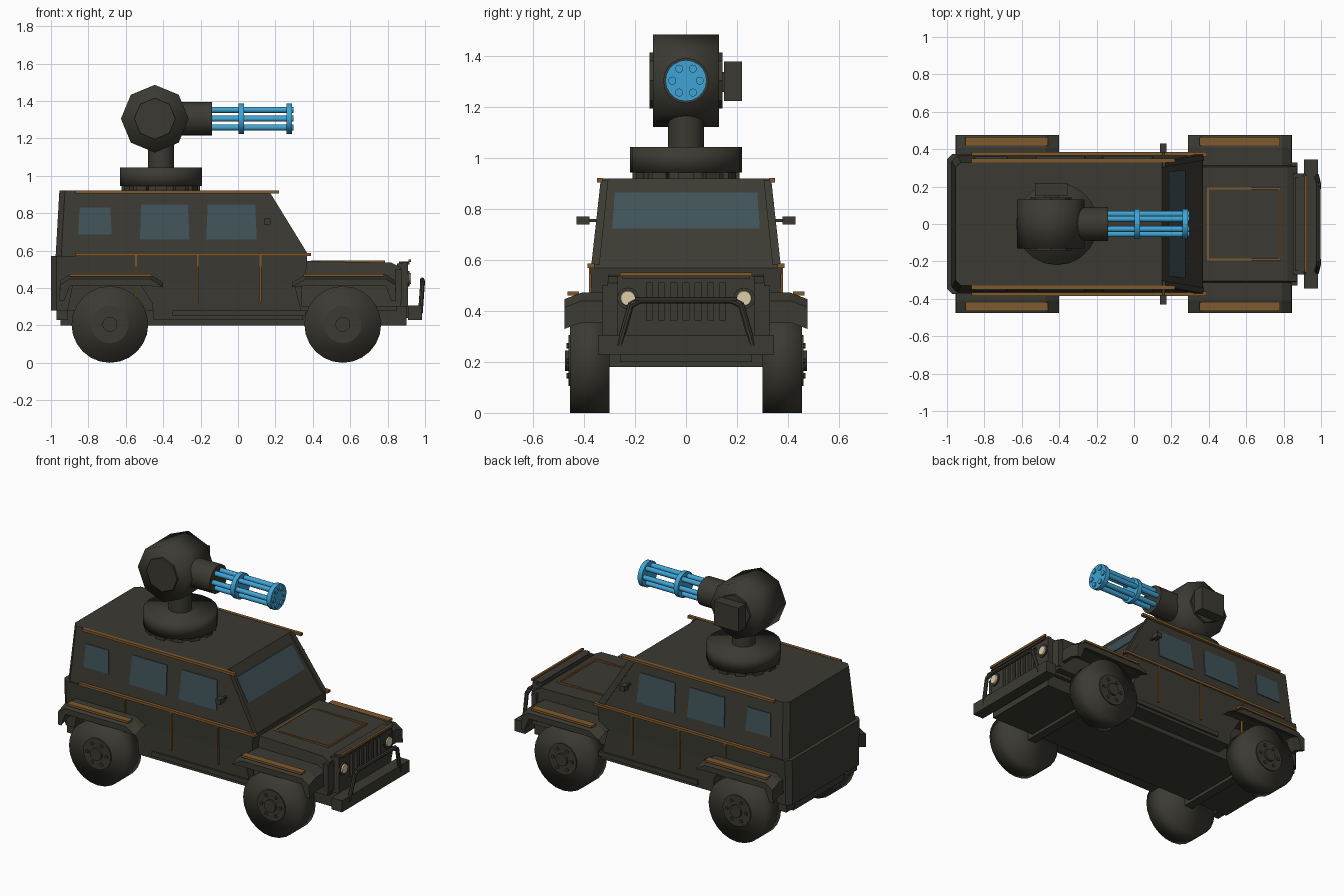
import bpy, bmesh, math
from mathutils import Vector, Matrix

if "Cube" in bpy.data.objects:
    bpy.data.objects.remove(bpy.data.objects["Cube"])


def material(name, rgb):
    m = bpy.data.materials.new(name)
    m.diffuse_color = (*rgb, 1)
    m.use_nodes = True
    m.node_tree.nodes["Principled BSDF"].inputs["Base Color"].default_value = m.diffuse_color
    return m


DARK = material("dark olive armour", (0.044, 0.042, 0.032))
GOLD = material("bronze trim", (0.21, 0.10, 0.026))
GLASS = material("tinted glass", (0.05, 0.085, 0.097))
BLUE = material("blue barrels", (0.05, 0.37, 0.66))
CREAM = material("headlight cream", (0.72, 0.62, 0.40))


def finish(bm, name, mat, mirror=False, smooth=None):
    bmesh.ops.recalc_face_normals(bm, faces=bm.faces)
    me = bpy.data.meshes.new(name)
    bm.to_mesh(me)
    bm.free()
    me.materials.append(mat)
    ob = bpy.data.objects.new(name, me)
    bpy.context.collection.objects.link(ob)
    if smooth:
        me.shade_smooth()
        me.set_sharp_from_angle(angle=math.radians(smooth))
    if mirror:
        mod = ob.modifiers.new("mirror", 'MIRROR')
        mod.use_axis = (False, True, False)
        mod.use_mirror_merge = False
    return ob


def add_box(bm, x, y, z):
    c = [(a + b) / 2 for a, b in (x, y, z)]
    d = [b - a for a, b in (x, y, z)]
    bmesh.ops.create_cube(bm, size=1, matrix=Matrix.Translation(c) @ Matrix.Diagonal((*d, 1)))


def add_rod(bm, p, q, r, n=12, r2=None, spin=0.0):
    p, q = Vector(p), Vector(q)
    d = q - p
    m = Matrix.Translation((p + q) / 2) @ d.to_track_quat('Z', 'Y').to_matrix().to_4x4()
    bmesh.ops.create_cone(bm, cap_ends=True, segments=n, radius1=r, radius2=r if r2 is None else r2,
                          depth=d.length, matrix=m @ Matrix.Rotation(spin, 4, 'Z'))


def boxes(name, mat, items, mirror=False):
    bm = bmesh.new()
    for it in items:
        add_box(bm, *it)
    return finish(bm, name, mat, mirror)


def rods(name, mat, items, mirror=False, smooth=40):
    bm = bmesh.new()
    for it in items:
        add_rod(bm, *it)
    return finish(bm, name, mat, mirror, smooth)


def loft(name, mat, rings, mirror=False):
    bm = bmesh.new()
    vs = [[bm.verts.new(p) for p in r] for r in rings]
    n = len(vs[0])
    for a, b in zip(vs, vs[1:]):
        for i in range(n):
            bm.faces.new((a[i], a[(i + 1) % n], b[(i + 1) % n], b[i]))
    bm.faces.new(vs[0])
    bm.faces.new(vs[-1])
    return finish(bm, name, mat, mirror)


def plan(z, x0, x1, w, c):
    """Plan outline with chamfered rear corners."""
    return [(x0, -w + c, z), (x0 + c, -w, z), (x1, -w, z), (x1, w, z), (x0 + c, w, z), (x0, w - c, z)]


# Body shell
loft("cabin", DARK, [plan(0.57, -0.975, 0.365, 0.367, 0.03), plan(0.92, -0.955, 0.15, 0.33, 0.03)])
loft("body_belt", DARK, [plan(0.43, -1, 0.36, 0.37, 0.03), plan(0.57, -1, 0.37, 0.375, 0.03)])
loft("rear_skirt", DARK, [plan(0.28, -1, -0.91, 0.37, 0.03), plan(0.43, -1, -0.88, 0.37, 0.03)])
mid = [(-0.45, 0.23), (0.35, 0.23), (0.30, 0.43), (-0.53, 0.43), (-0.46, 0.32)]
loft("side_skirt", DARK, [[(x, y, z) for x, z in mid] for y in (-0.37, 0.37)])
boxes("chassis", DARK, [((-0.95, 0.9), (-0.26, 0.26), (0.2, 0.32)),
                        ((-0.95, 0.85), (-0.285, 0.285), (0.28, 0.46))])
boxes("sill", DARK, [((-0.35, 0.36), (0.36, 0.382), (0.25, 0.28))], True)
boxes("rear_bumper_block", DARK, [((-0.97, -0.91), (0.27, 0.36), (0.23, 0.29))], True)

# Bonnet and front frame
hood = [(0.34, 0.3), (0.34, 0.545), (0.82, 0.535), (0.87, 0.51), (0.87, 0.3)]
loft("hood", DARK, [[(x, y + math.copysign((0.54 - z) * 0.1, y), z) for x, z in hood] for y in (-0.305, 0.305)])
boxes("grille", DARK,
      [((0.85, 0.89), (-0.27, 0.27), (0.3, 0.53)),
       ((0.88, 0.91), (-0.27, 0.27), (0.51, 0.538)),
       ((0.88, 0.91), (-0.27, 0.27), (0.3, 0.365))] +
      [((0.88, 0.91), (s - 0.012, s + 0.012), (0.36, 0.515)) for s in [i * 0.048 - 0.168 for i in range(8)]])
boxes("grille_side", DARK, [((0.87, 0.91), (0.18, 0.27), (0.36, 0.52)),
                            ((0.84, 0.875), (0.27, 0.33), (0.32, 0.50))], True)

# Headlights
rods("headlight_rim", DARK, [((0.9, 0.228, 0.45), (0.918, 0.228, 0.45), 0.042, 16)], True)
rods("headlight", CREAM, [((0.9, 0.228, 0.45), (0.926, 0.228, 0.45), 0.036, 16, 0.028)], True)

# Front bumper and brush guard
boxes("front_bumper", DARK, [((0.91, 0.985), (-0.345, 0.345), (0.23, 0.305)),
                             ((0.84, 0.92), (-0.2, 0.2), (0.24, 0.3))])
rods("brush_guard", DARK, [((0.985, -0.2, 0.443), (0.985, 0.2, 0.443), 0.013, 8),
                           ((0.975, 0.262, 0.265), (0.987, 0.215, 0.43), 0.013, 8),
                           ((0.975, -0.262, 0.265), (0.987, -0.215, 0.43), 0.013, 8),
                           ((0.987, 0.216, 0.425), (0.985, 0.18, 0.443), 0.013, 8),
                           ((0.987, -0.216, 0.425), (0.985, -0.18, 0.443), 0.013, 8)])

# Fenders: same profile front and, flipped, at the rear
fender = [(0.29, 0.43), (0.36, 0.472), (0.79, 0.472), (0.842, 0.44), (0.845, 0.355),
          (0.82, 0.355), (0.79, 0.435), (0.36, 0.435)]
for name, sx, off in (("front_fender", 1, 0), ("rear_fender", -1, -0.11)):
    loft(name, DARK, [[(sx * x + off, y, z + d) for x, z in fender]
                      for y, d in ((0.29, 0), (0.41, 0), (0.477, -0.025))], True)

# Bronze trim
boxes("fender_trim", GOLD, [((0.35, 0.78), (0.42, 0.465), (0.462, 0.476)),
                            ((-0.9, -0.46), (0.42, 0.465), (0.462, 0.476))], True)
boxes("side_trim", GOLD,
      [((-0.87, 0.22), (0.328, 0.35), (0.906, 0.922)),
       ((-0.87, 0.39), (0.36, 0.386), (0.57, 0.586))] +
      [((x - 0.005, x + 0.005), (0.365, 0.381), (0.32, 0.575)) for x in (-0.545, -0.215, 0.12)], True)
boxes("hood_trim", GOLD,
      [((0.39, 0.785), (s - 0.005, s + 0.005), (0.53, 0.547)) for s in (-0.19, 0.19)] +
      [((x - 0.005, x + 0.005), (-0.195, 0.195), (0.53, 0.547)) for x in (0.395, 0.78)] +
      [((0.912, 0.926), (-0.26, 0.26), (0.538, 0.552))])
boxes("hood_trim_bracket", DARK, [((0.86, 0.918), (-0.25, 0.25), (0.525, 0.541))])


# Windows as thin plates on the sloped walls
def wall(z):
    return 0.367 - (z - 0.57) * 0.037 / 0.35


def slope(z):
    return 0.365 - (z - 0.57) * 0.215 / 0.35


for name, x0, x1, z0, z1 in (("rear_window", -0.855, -0.675, 0.685, 0.83),
                             ("middle_window", -0.525, -0.26, 0.66, 0.845),
                             ("front_window", -0.17, 0.10, 0.66, 0.845)):
    quad = [(x0, z0), (x1, z0), (x1 - 0.008, z1), (x0 + 0.008, z1)]
    loft(name, GLASS, [[(x, wall(z) + d, z) for x, z in quad] for d in (-0.003, 0.005)], True)
quad = [(-0.29, 0.725), (0.29, 0.725), (0.28, 0.865), (-0.28, 0.865)]
loft("windshield", GLASS, [[(slope(z) + d, y, z) for y, z in quad] for d in (-0.003, 0.005)])
post = [(0.34, 0.58), (0.372, 0.58), (0.335, 0.915), (0.305, 0.915)]
loft("windshield_post", DARK, [[(slope(z) + d, y, z) for y, z in post] for d in (-0.03, 0.015)], True)
boxes("side_mirror", DARK, [((0.14, 0.175), (0.38, 0.43), (0.74, 0.772)),
                            ((0.15, 0.165), (0.33, 0.39), (0.75, 0.762))], True)

# Wheels
for name, cx in (("front", 0.56), ("rear", -0.685)):
    rods(name + "_tyre", DARK, [((cx, 0.30, 0.205), (cx, 0.455, 0.205), 0.205, 24)], True, 180)
    bolts = [(cx + 0.068 * math.cos(i * math.pi / 3), 0.205 + 0.068 * math.sin(i * math.pi / 3)) for i in range(6)]
    rods(name + "_hub", DARK, [((cx, 0.44, 0.205), (cx, 0.462, 0.205), 0.1, 20),
                               ((cx, 0.45, 0.205), (cx, 0.476, 0.205), 0.04, 12)] +
         [((x, 0.45, z), (x, 0.469, z), 0.011, 6) for x, z in bolts], True)
boxes("axles", DARK, [((x - 0.03, x + 0.03), (-0.31, 0.31), (0.18, 0.24)) for x in (0.56, -0.685)])

# Turret mount
tx = -0.412
rods("turret_ring", DARK, [((tx, 0, 0.945), (tx, 0, 1.045), 0.22, 20)], smooth=180)
bm = bmesh.new()
add_rod(bm, (tx, 0, 0.91), (tx, 0, 0.95), 0.19, 20)
for i in range(12):
    a = i * math.pi / 6
    bmesh.ops.create_cube(bm, size=1, matrix=Matrix.Translation((tx, 0, 0.934)) @ Matrix.Rotation(a, 4, 'Z')
                          @ Matrix.Translation((0.195, 0, 0)) @ Matrix.Diagonal((0.03, 0.06, 0.026, 1)))
finish(bm, "turret_base", DARK)
rods("turret_neck", DARK, [((tx, 0, 1.03), (tx, 0, 1.2), 0.07, 16)])

# Octagonal gun housing with side caps and ammunition box
gx, gz = -0.445, 1.305
rods("gun_housing", DARK, [((gx, -0.13, gz), (gx, 0.13, gz), 0.181, 8)], smooth=180)
rods("housing_cap", DARK, [((gx, 0.12, gz), (gx, 0.143, gz), 0.11, 8)], True)
boxes("ammo_box", DARK, [((-0.53, -0.355), (0.15, 0.22), (1.225, 1.38)),
                         ((-0.48, -0.40), (0.12, 0.16), (1.26, 1.34))])

# Rotary gun
rods("barrel_socket", DARK, [((-0.32, 0, gz), (-0.14, 0, gz), 0.09, 16)])
ring = [(0.054 * math.cos(i * math.pi / 3), gz + 0.054 * math.sin(i * math.pi / 3)) for i in range(6)]
rods("gun_barrels", BLUE, [((-0.16, y, z), (0.298, y, z), 0.016, 10) for y, z in ring])
rods("barrel_clamps", BLUE, [((x, 0, gz), (x + 0.03, 0, gz), 0.081, 20) for x in (0.002, 0.26)])
